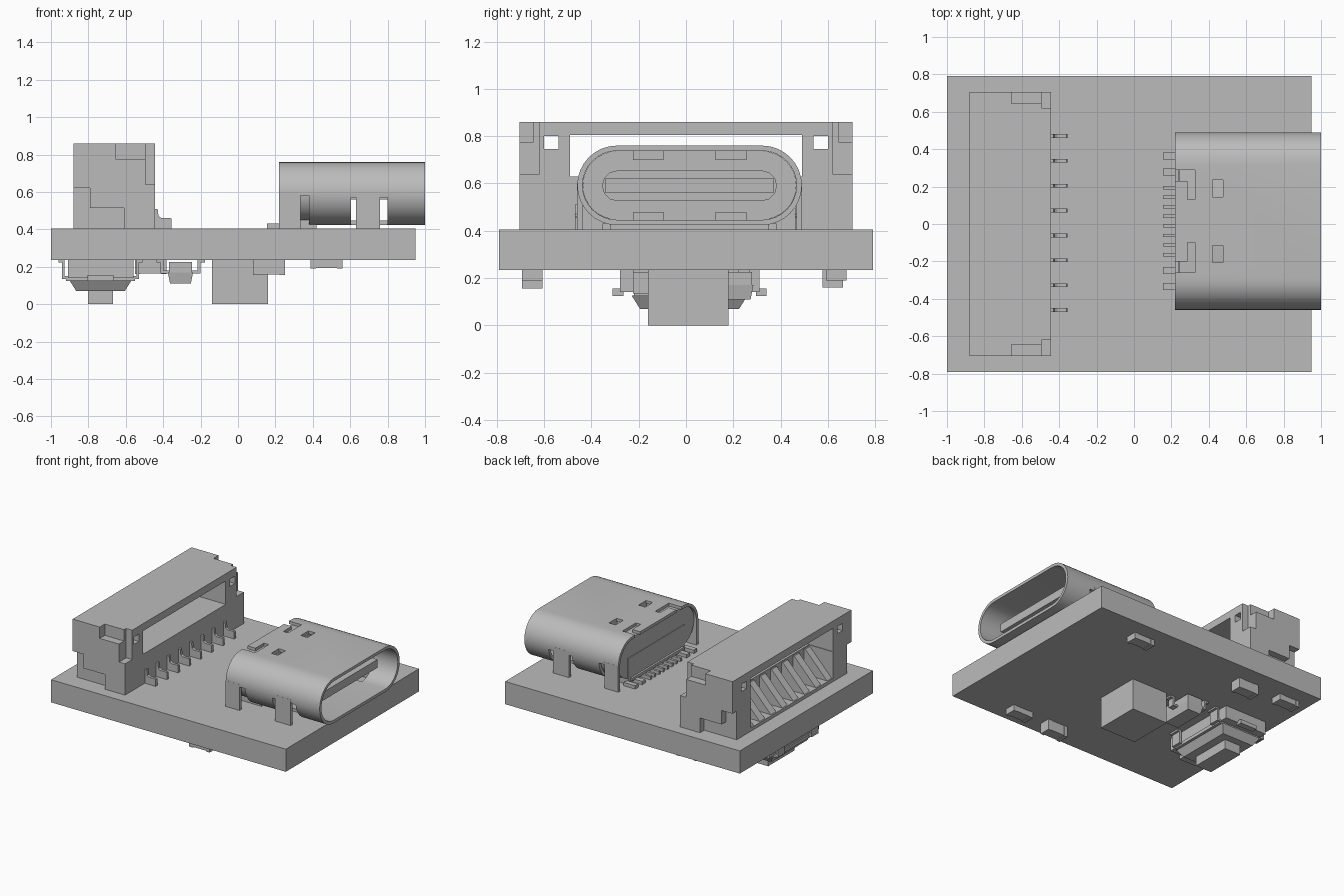
import bpy, bmesh, math
from mathutils import Vector

old = bpy.data.objects.get("Cube")
if old:
    bpy.data.objects.remove(old, do_unlink=True)

grey = bpy.data.materials.new("plain grey")
grey.use_nodes = True
grey.diffuse_color = (0.5, 0.5, 0.5, 1)
grey.node_tree.nodes["Principled BSDF"].inputs["Base Color"].default_value = (0.5, 0.5, 0.5, 1)


def finish(name, bm):
    bmesh.ops.recalc_face_normals(bm, faces=bm.faces[:])
    mesh = bpy.data.meshes.new(name)
    bm.to_mesh(mesh)
    bm.free()
    mesh.materials.append(grey)
    ob = bpy.data.objects.new(name, mesh)
    bpy.context.collection.objects.link(ob)
    return ob


def prism(name, points, axis, lo, hi):
    """Extrude a closed profile along x (points are y,z) or y (points are x,z)."""
    place = (lambda p, t: (t, p[0], p[1])) if axis == "x" else (lambda p, t: (p[0], t, p[1]))
    bm = bmesh.new()
    face = bm.faces.new([bm.verts.new(place(p, lo)) for p in points])
    moved = bmesh.ops.extrude_face_region(bm, geom=[face])["geom"]
    shift = Vector(place((0, 0), hi - lo))
    bmesh.ops.translate(bm, vec=shift, verts=[v for v in moved if isinstance(v, bmesh.types.BMVert)])
    return finish(name, bm)


def box(name, x, y, z):
    return prism(name, [(x[0], z[0]), (x[1], z[0]), (x[1], z[1]), (x[0], z[1])], "y", *y)


def frustum(name, x, y, z, inset):
    """Box that narrows towards its underside."""
    ob = box(name, x, y, z)
    cx, cy = sum(x) / 2, sum(y) / 2
    for v in ob.data.vertices:
        if v.co.z < sum(z) / 2:
            v.co.x -= math.copysign(inset, v.co.x - cx)
            v.co.y -= math.copysign(inset, v.co.y - cy)
    return ob


def cut(ob, cutters):
    for c in cutters:
        mod = ob.modifiers.new("cut", "BOOLEAN")
        mod.operation, mod.solver, mod.object = "DIFFERENCE", "EXACT", c
    bpy.context.view_layer.update()
    graph = bpy.context.evaluated_depsgraph_get()
    ob_mesh = bpy.data.meshes.new_from_object(ob.evaluated_get(graph))
    ob.modifiers.clear()
    ob.data = ob_mesh
    for c in cutters:
        bpy.data.objects.remove(c, do_unlink=True)


def smooth(ob):
    bpy.ops.object.select_all(action="DESELECT")
    ob.select_set(True)
    bpy.context.view_layer.objects.active = ob
    bpy.ops.object.shade_smooth_by_angle(angle=math.radians(30))


def stadium(cy, cz, half_w, r, n=16):
    pts = []
    for side, start in ((1, -90), (-1, 90)):
        for i in range(n + 1):
            a = math.radians(start + 180 * i / n)
            pts.append((cy + side * (half_w - r) + r * math.cos(a), cz + r * math.sin(a)))
    return pts


def sided(s, a, b, c=0.0):
    """Range mirrored to side s around centre c."""
    return tuple(sorted((c + s * a, c + s * b)))


# Circuit board
box("board", (-1, 0.95), (-0.79, 0.79), (0.235, 0.405))

# Wire header housing with window, rear cavity and stepped ends
housing = box("header_housing", (-0.88, -0.445), (-0.705, 0.705), (0.405, 0.86))
holes = [
    box("cutter", (-1, -0.3), (-0.49, 0.49), (0.63, 0.805)),
    box("cutter", (-1, -0.68), (-0.485, 0.485), (0.43, 0.7)),
]
for s in (-1, 1):
    end = sided(s, 0.645, 0.8)
    low = sided(s, 0.655, 0.8)
    holes += [
        box("cutter", (-1, -0.3), sided(s, 0.54, 0.6), (0.745, 0.8)),
        box("cutter", (-0.655, -0.3), end, (0.775, 1)),
        box("cutter", (-0.495, -0.3), sided(s, 0.62, 0.8), (0.64, 0.9)),
        box("cutter", (-1, -0.61), low, (0.3, 0.515)),
        box("cutter", (-1, -0.79), low, (0.5, 0.62)),
    ]
cut(housing, holes)

# Header contacts: sloped rib inside, bent foot outside
rib = [(-0.66, 0.43), (-0.66, 0.62), (-0.69, 0.62), (-0.87, 0.43)]
foot = [(-0.46, 0.405), (-0.355, 0.405), (-0.355, 0.455), (-0.36, 0.46), (-0.41, 0.46),
        (-0.425, 0.47), (-0.43, 0.51), (-0.46, 0.51)]
for i in range(8):
    y = -0.46 + i * 0.133
    prism("header_rib", rib, "y", y - 0.03, y + 0.03)
    prism("header_pin", foot, "y", y - 0.01, y + 0.01)

# Socket shell: hollow rounded tube with slots and legs
MID = 0.015
shell = prism("socket_shell", stadium(MID, 0.592, 0.475, 0.168), "x", 0.22, 1.0)
holes = [prism("cutter", stadium(MID, 0.592, 0.453, 0.146), "x", 0.1, 1.1)]
for s in (-1, 1):
    outer = sided(s, 0.31, 0.6, MID)
    holes += [
        box("cutter", (0.605, 0.8), outer, (0.3, 0.57)),
        box("cutter", (0.1, 0.38), outer, (0.3, 0.58)),
        box("cutter", (0.42, 0.475), sided(s, 0.13, 0.22, MID), (0.7, 0.9)),
        box("cutter", (0.285, 0.325), sided(s, 0.115, 0.275, MID), (0.7, 0.9)),
        box("cutter", (0.1, 0.29), sided(s, 0.215, 0.275, MID), (0.7, 0.9)),
    ]
cut(shell, holes)
smooth(shell)
for s in (-1, 1):
    for name, x in (("shell_front_leg", (0.63, 0.76)), ("shell_rear_leg", (0.22, 0.335))):
        box(name, x, sided(s, 0.452, 0.475, MID), (0.405, 0.6))
    # Springs pressed inward from roof and floor
    for z in ((0.7, 0.745), (0.44, 0.48)):
        box("shell_spring", (0.48, 0.6), sided(s, 0.11, 0.24, MID), z)

# Socket insulator, tongue and rear pins
smooth(prism("socket_insulator", stadium(MID, 0.592, 0.452, 0.145), "x", 0.24, 0.42))
box("insulator_base", (0.235, 0.42), (-0.32, 0.35), (0.405, 0.6))
smooth(prism("tongue_root", stadium(MID, 0.59, 0.37, 0.065, 6), "x", 0.4, 0.6))
box("tongue", (0.5, 0.9), (-0.34, 0.37), (0.56, 0.622))
for i in range(8):
    y = MID + (i - 3.5) * 0.051
    box("socket_pin", (0.155, 0.25), (y - 0.009, y + 0.009), (0.405, 0.43))
for s in (-1, 1):
    for a in (0.245, 0.33):
        box("socket_power_pin", (0.155, 0.25), sided(s, a, a + 0.038, MID), (0.405, 0.43))

# Chip and small passives under the board
box("chip", (-0.14, 0.16), (-0.16, 0.18), (0.0, 0.236))
for x, y, bottom in ((0.473, 0.635, 0.19), (0.473, -0.65, 0.19), (0.165, -0.65, 0.155),
                     (-0.467, 0.62, 0.16), (-0.82, 0.63, 0.19)):
    box("passive_body", (x - 0.06, x + 0.06), (y - 0.04, y + 0.04), (bottom + 0.004, 0.236))
    for s in (-1, 1):
        box("passive_cap", sided(s, 0.055, 0.085, x), (y - 0.043, y + 0.043), (bottom, 0.236))


def gull_lead(name, cx, s, y, half, root, tip, level):
    """Flat foot on the board bending down to a package side."""
    bend = root + (tip - root) * 0.45
    pts = [(tip, 0.236), (tip, 0.222), (bend + 0.015, 0.222), (bend + 0.015, level - 0.015),
           (root, level - 0.015), (root, level), (bend, level), (bend, 0.236)]
    prism(name, [(cx + s * px, pz) for px, pz in pts], "y", y - half, y + half)


# Small three-lead package
frustum("transistor_body", (-0.375, -0.24), (0.02, 0.285), (0.11, 0.17), 0.012)
box("transistor_top", (-0.37, -0.245), (0.025, 0.28), (0.17, 0.225))
for s, y in ((-1, 0.06), (-1, 0.245), (1, 0.152)):
    gull_lead("transistor_lead", -0.307, s, y, 0.025, 0.06, 0.13, 0.18)

# Push button
BX = -0.735
box("button_body", (BX - 0.175, BX + 0.175), (-0.28, 0.31), (0.14, 0.236))
box("button_plate", (BX - 0.185, BX + 0.185), (-0.22, 0.25), (0.125, 0.15))
frustum("button_dome", (BX - 0.165, BX + 0.165), (-0.23, 0.26), (0.07, 0.126), 0.035)
box("button_plunger", (BX - 0.067, BX + 0.067), (-0.14, 0.17), (0.0, 0.08))
for s in (-1, 1):
    box("button_clip", (BX - 0.07, BX + 0.07), sided(s, 0.28, 0.325, MID), (0.125, 0.155))
    for t in (-1, 1):
        gull_lead("button_lead", BX, s, MID + t * 0.2, 0.04, 0.165, 0.225, 0.15)
